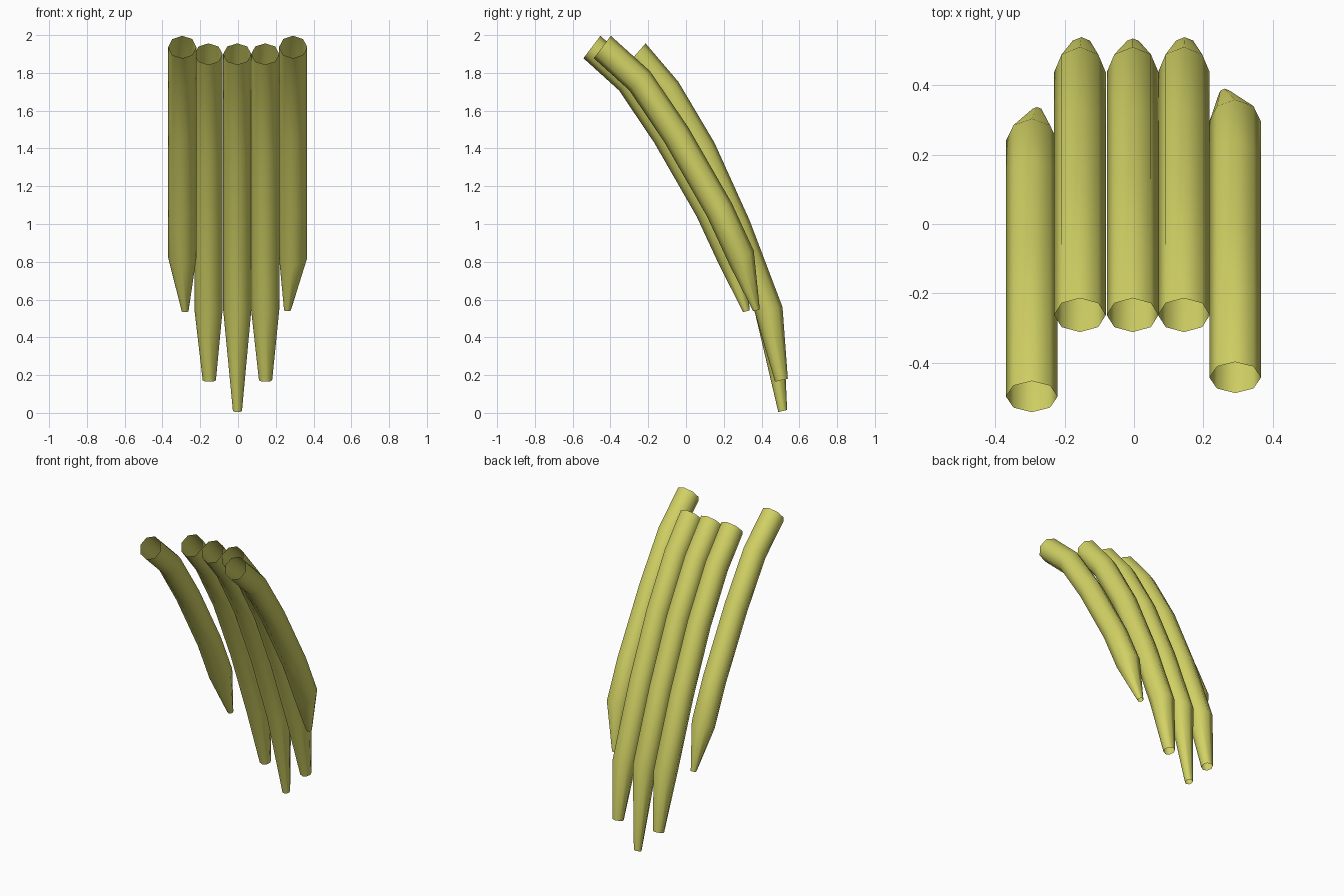
import bpy, bmesh
from math import cos, sin, pi, radians

if "Cube" in bpy.data.objects:
    bpy.data.objects.remove(bpy.data.objects["Cube"])

SIDES = 8
R = 0.0745

mat = bpy.data.materials.new("yellow_green")
mat.diffuse_color = (0.64, 0.64, 0.13, 1)
mat.use_nodes = True
mat.node_tree.nodes["Principled BSDF"].inputs["Base Color"].default_value = mat.diffuse_color

# centre line rings: (y, z, tilt of the ring in degrees)
INNER = [(-0.263, 1.90, 49), (-0.10, 1.708, 37), (0.085, 1.395, 28),
         (0.267, 0.993, 22), (0.438, 0.545, 12)]
OUTER = [(-0.498, 1.937, 53), (-0.30, 1.758, 43), (-0.105, 1.47, 33),
         (0.122, 1.075, 28), (0.24, 0.82, 31)]


def finger(name, x, rings, shift, tip):
    """Open curved tube ending in a tapered tip (x, y, z, radius)."""
    tx, ty, tz, tr = tip
    path = [(x, y + shift, z, R, a) for y, z, a in rings]
    path.append((tx, ty, tz, tr, 13))
    bm = bmesh.new()
    loops = []
    for cx, cy, cz, r, tilt in path:
        t = radians(tilt)
        loops.append([bm.verts.new((cx + r * cos(k * 2 * pi / SIDES),
                                    cy + r * sin(k * 2 * pi / SIDES) * cos(t),
                                    cz + r * sin(k * 2 * pi / SIDES) * sin(t)))
                      for k in range(SIDES)])
    for a, b in zip(loops, loops[1:]):
        for k in range(SIDES):
            n = (k + 1) % SIDES
            bm.faces.new((a[k], b[k], b[n], a[n]))
    bmesh.ops.recalc_face_normals(bm, faces=bm.faces)
    # the outermost side wall must point away from the tube axis
    f = bm.faces[:][0]
    if f.normal.x * (f.calc_center_median().x - x) < 0:
        bmesh.ops.reverse_faces(bm, faces=bm.faces[:])
    me = bpy.data.meshes.new(name)
    bm.to_mesh(me)
    bm.free()
    ob = bpy.data.objects.new(name, me)
    bpy.context.collection.objects.link(ob)
    me.materials.append(mat)
    bpy.ops.object.select_all(action='DESELECT')
    ob.select_set(True)
    bpy.context.view_layer.objects.active = ob
    bpy.ops.object.shade_smooth_by_angle(angle=radians(50))


# three long fingers in the middle
finger("middle_finger", -0.004, INNER, 0, (-0.003, 0.512, 0.01, 0.024))
finger("left_finger", -0.156, INNER, 0, (-0.152, 0.505, 0.173, 0.035))
finger("right_finger", 0.144, INNER, 0, (0.146, 0.505, 0.173, 0.035))

# two shorter fingers at the sides
finger("outer_left_finger", -0.295, OUTER, 0, (-0.28, 0.32, 0.538, 0.018))
finger("outer_right_finger", 0.292, OUTER, 0.055, (0.262, 0.373, 0.543, 0.018))
